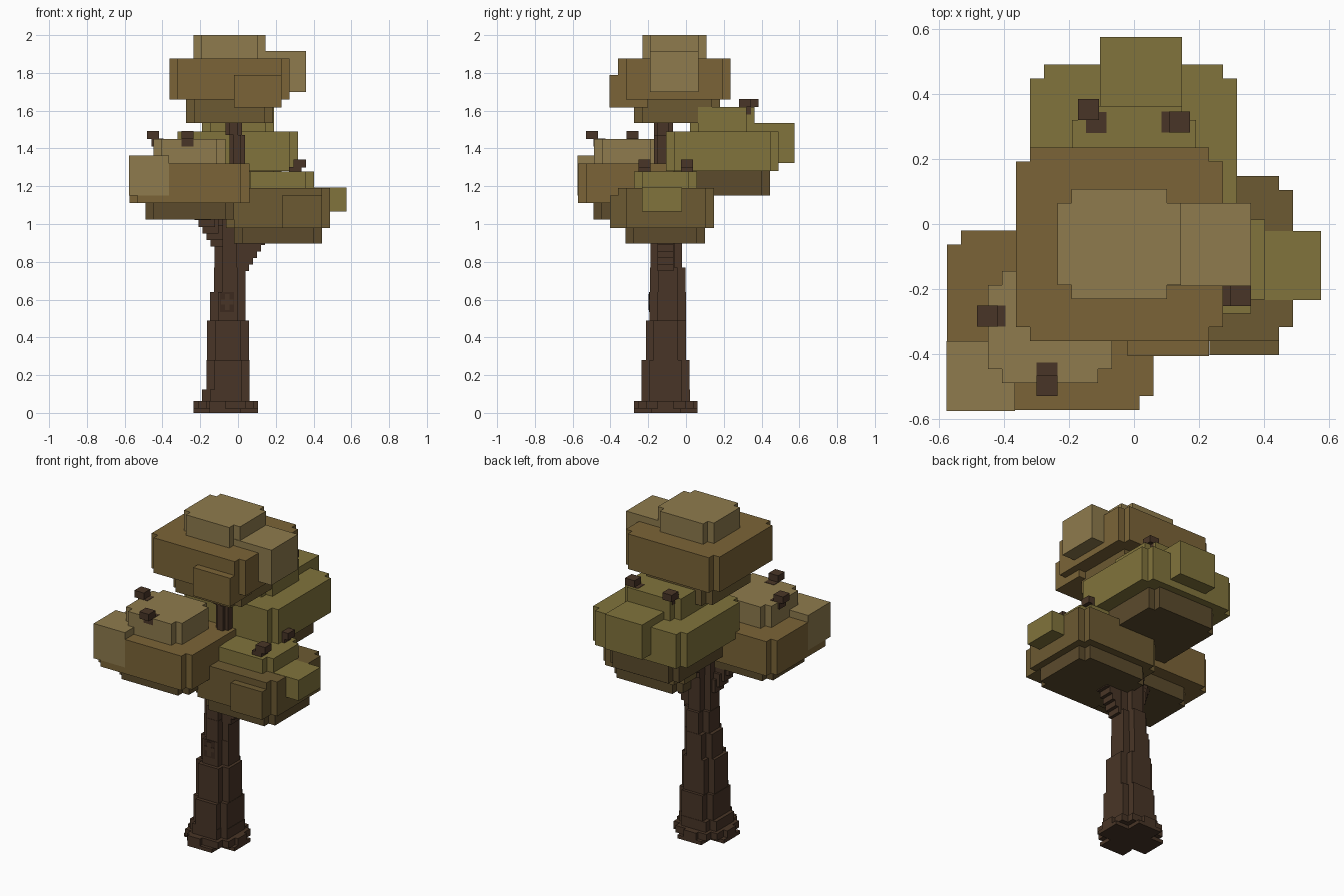
import bpy, bmesh

if "Cube" in bpy.data.objects:
    bpy.data.objects.remove(bpy.data.objects["Cube"])


def material(name, rgb):
    m = bpy.data.materials.new(name)
    m.diffuse_color = [(c / 255) ** 2.2 for c in rgb] + [1]
    m.use_nodes = True
    m.node_tree.nodes["Principled BSDF"].inputs["Base Color"].default_value = m.diffuse_color
    return m


BROWN = material("brown_leaf", (122, 100, 58))
TAN = material("tan_leaf", (141, 122, 78))
OLIVE = material("olive_leaf", (128, 115, 62))
UMBER = material("umber_leaf", (108, 90, 53))
SHADE = material("shaded_leaf", (92, 76, 48))
BARK = material("bark", (74, 56, 43))
KNOT = material("dark_bark", (62, 46, 36))


def block(name, mat, x, y, z, n=0.0):
    """Upright block between x, y and z ranges, with square notches of size n at its corners."""
    (x0, x1), (y0, y1), (z0, z1) = x, y, z
    if n:
        pts = [(x0 + n, y0), (x1 - n, y0), (x1 - n, y0 + n), (x1, y0 + n),
               (x1, y1 - n), (x1 - n, y1 - n), (x1 - n, y1), (x0 + n, y1),
               (x0 + n, y1 - n), (x0, y1 - n), (x0, y0 + n), (x0 + n, y0 + n)]
    else:
        pts = [(x0, y0), (x1, y0), (x1, y1), (x0, y1)]
    bm = bmesh.new()
    face = bm.faces.new([bm.verts.new((px, py, z0)) for px, py in pts])
    top = bmesh.ops.extrude_face_region(bm, geom=[face])["geom"]
    bmesh.ops.translate(bm, vec=(0, 0, z1 - z0),
                        verts=[v for v in top if isinstance(v, bmesh.types.BMVert)])
    bmesh.ops.recalc_face_normals(bm, faces=bm.faces)
    me = bpy.data.meshes.new(name)
    bm.to_mesh(me)
    bm.free()
    me.materials.append(mat)
    ob = bpy.data.objects.new(name, me)
    bpy.context.collection.objects.link(ob)
    return ob


N = 0.043

# Top leaf cluster
block("top_leaf_base", UMBER, (-.275, .185), (-.275, .18), (1.535, 1.66), N)
block("top_leaf_main", BROWN, (-.363, .273), (-.36, .235), (1.66, 1.875), N)
block("top_leaf_cap", TAN, (-.235, .145), (-.23, .108), (1.875, 2.0), N)
block("top_leaf_side_lump", TAN, (.10, .36), (-.19, .065), (1.70, 1.915))
block("top_leaf_front_lump", BROWN, (-.02, .23), (-.405, -.2), (1.617, 1.79))

# Back leaf cluster
block("back_leaf_base", SHADE, (-.235, .23), (-.06, .445), (1.15, 1.28), N)
block("back_leaf_main", OLIVE, (-.32, .317), (-.105, .49), (1.28, 1.49), N)
block("back_leaf_cap", OLIVE, (-.19, .19), (.02, .363), (1.49, 1.62), N)
block("back_leaf_lump", OLIVE, (-.105, .147), (.30, .575), (1.323, 1.535))

# Left leaf cluster
block("left_leaf_base", SHADE, (-.49, -.02), (-.49, -.10), (1.025, 1.11), N)
block("left_leaf_main", BROWN, (-.574, .06), (-.572, -.02), (1.11, 1.32), N)
block("left_leaf_cap", TAN, (-.448, -.067), (-.488, -.145), (1.32, 1.45), N)
block("left_leaf_lump", TAN, (-.576, -.365), (-.575, -.36), (1.15, 1.363))

# Right leaf cluster
block("right_leaf_base", SHADE, (-.02, .445), (-.32, .10), (.897, .98), N)
block("right_leaf_main", UMBER, (-.064, .488), (-.36, .147), (.98, 1.19), N)
block("right_leaf_cap", OLIVE, (.02, .402), (-.275, .057), (1.19, 1.277), N)
block("right_leaf_side_lump", OLIVE, (.40, .575), (-.233, -.022), (1.066, 1.192))
block("right_leaf_front_lump", UMBER, (.232, .445), (-.402, -.2), (.979, 1.15))

# Trunk tiers: x range, y range, z range
tiers = [((-.235, .105), (-.275, .06), (0, .022)),
         ((-.21, .085), (-.255, .04), (.022, .064)),
         ((-.19, .062), (-.235, .02), (.064, .125)),
         ((-.167, .06), (-.235, .018), (.125, .28)),
         ((-.165, .058), (-.213, 0), (.28, .49)),
         ((-.147, .04), (-.192, 0), (.49, .64)),
         ((-.126, .04), (-.19, -.002), (.64, .77)),
         ((-.124, .038), (-.188, -.02), (.77, 1.2)),
         ((-.045, .037), (-.17, -.07), (1.2, 1.47)),
         ((-.066, .02), (-.17, -.07), (1.47, 1.56))]
for i, (x, y, z) in enumerate(tiers):
    block(f"trunk_tier_{i}", BARK, x, y, z, .042 if 0 < i < 8 else (.09 if i == 0 else .02))

# Root toes
block("root_front", BARK, (-.15, -.065), (-.275, -.2), (0, .064))
block("root_right", BARK, (.04, .105), (-.15, -.065), (0, .064))
block("root_back", BARK, (-.11, -.025), (0, .06), (0, .064))
block("root_left", BARK, (-.235, -.15), (-.15, -.065), (0, .064))

# Trunk knot: dark patch with a cross
block("knot_patch", KNOT, (-.095, -.02), (-.195, -.18), (.535, .64))
block("knot_cross_upright", BARK, (-.07, -.045), (-.199, -.18), (.545, .63))
block("knot_cross_bar", BARK, (-.09, -.025), (-.198, -.18), (.575, .6))

# Stepped branches rising into the clusters
for i in range(5):
    s = i * .021
    block(f"right_branch_{i}", BARK, (-.02 + s, .058 + s), (-.15, -.065),
          (.75 + i * .035, .84 + i * .035))
    block(f"left_branch_{i}", BARK, (-.145 - s, -.06 - s), (-.16 - s * .7, -.075 - s * .7),
          (.88 + i * .035, .96 + i * .035))
    block(f"back_branch_{i}", BARK, (-.085, 0), (-.09 + s, -.01 + s),
          (.98 + i * .04, 1.07 + i * .04))

# Twigs: outer tip position, direction of the outward step, lowest z
twigs = [(-.45, -.283, -1, 0, 1.41), (-.267, -.497, 0, -1, 1.41),
         (-.14, .352, -1, 1, 1.58), (.14, .313, 1, 0, 1.58),
         (.327, -.22, 1, 0, 1.26), (.327, .005, 1, 0, 1.26)]
for i, (x, y, dx, dy, z) in enumerate(twigs):
    for part, s, dz in (("stem", .04, 0), ("tip", 0, .04)):
        cx, cy = x - dx * s * .6, y - dy * s
        block(f"twig_{i}_{part}", BARK, (cx - .032, cx + .032), (cy - .032, cy + .032),
              (z + dz, z + dz + .042))
